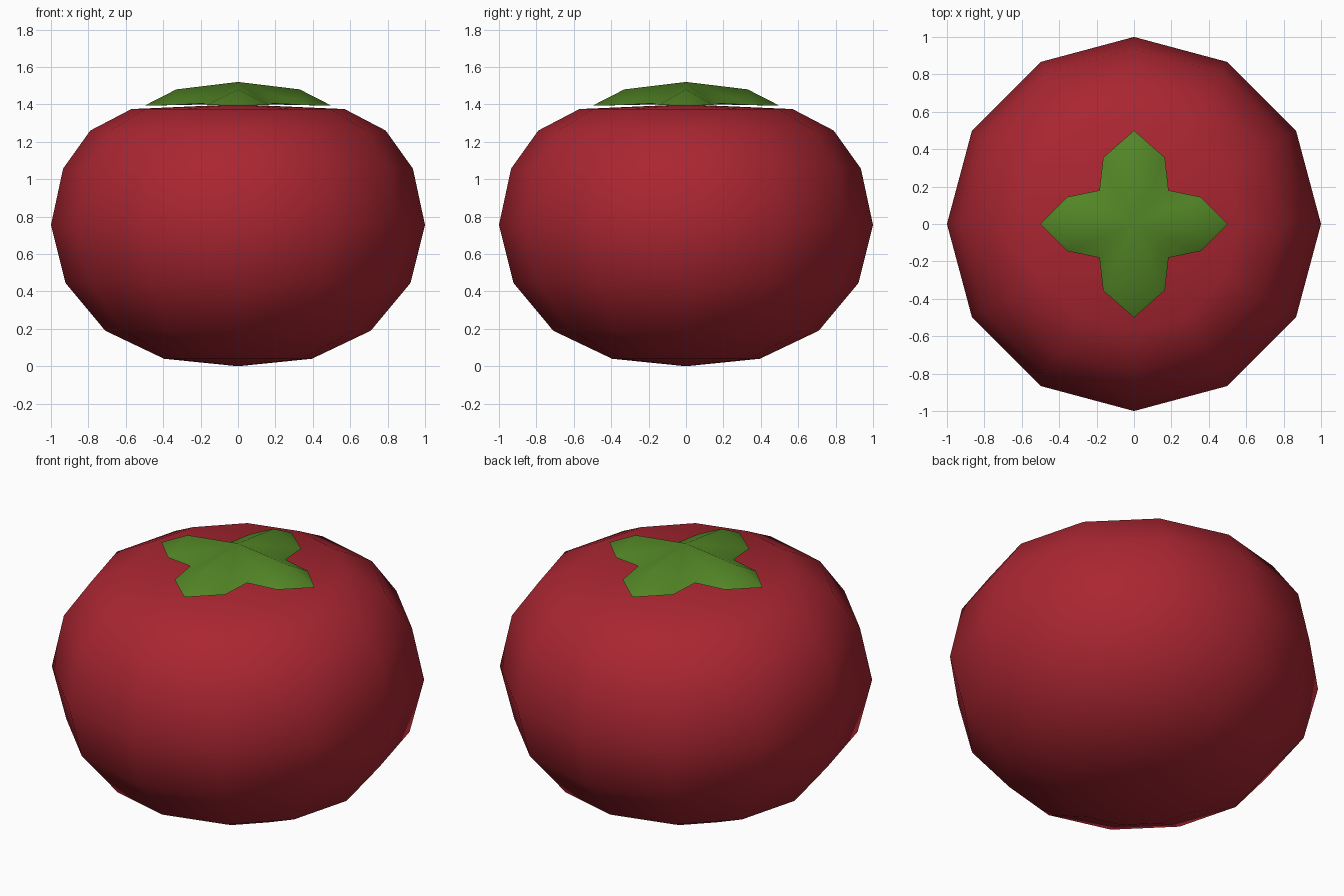
import bpy, bmesh, math

if "Cube" in bpy.data.objects:
    bpy.data.objects.remove(bpy.data.objects["Cube"])


def material(name, rgb):
    m = bpy.data.materials.new(name)
    m.diffuse_color = (*rgb, 1)
    m.use_nodes = True
    m.node_tree.nodes["Principled BSDF"].inputs["Base Color"].default_value = m.diffuse_color
    return m


def add_object(name, bm, mat):
    bmesh.ops.recalc_face_normals(bm, faces=bm.faces)
    for f in bm.faces:
        f.smooth = True
    me = bpy.data.meshes.new(name)
    bm.to_mesh(me)
    bm.free()
    me.materials.append(mat)
    ob = bpy.data.objects.new(name, me)
    bpy.context.collection.objects.link(ob)
    return ob


red = material("tomato red", (0.40, 0.019, 0.031))
green = material("leaf green", (0.085, 0.235, 0.019))

# Fruit body: 12-sided lathe, rings as (radius, height) between two poles
SIDES = 12
PROFILE = [(0.395, 0.04), (0.71, 0.19), (0.922, 0.445), (1.0, 0.755),
           (0.935, 1.057), (0.79, 1.26), (0.57, 1.375)]
bm = bmesh.new()
rings = [[bm.verts.new((r * math.cos(i * math.tau / SIDES),
                        r * math.sin(i * math.tau / SIDES), z))
          for i in range(SIDES)] for r, z in PROFILE]
bottom = bm.verts.new((0, 0, 0))
top = bm.verts.new((0, 0, 1.4))
for i in range(SIDES):
    j = (i + 1) % SIDES
    bm.faces.new((bottom, rings[0][j], rings[0][i]))
    bm.faces.new((top, rings[-1][i], rings[-1][j]))
    for a, b in zip(rings, rings[1:]):
        bm.faces.new((a[i], a[j], b[j], b[i]))
add_object("tomato_body", bm, red)

# Leaf crown: four ridged leaves sharing a raised centre, with flat underside
bm = bmesh.new()
centre = bm.verts.new((0, 0, 1.52))
notches = [bm.verts.new((0.185 * sx, 0.18 * sy, 1.405))
           for sx, sy in ((1, -1), (1, 1), (-1, 1), (-1, -1))]
outline = []
for k in range(4):
    c, s = round(math.cos(k * math.pi / 2)), round(math.sin(k * math.pi / 2))
    half = 0.165 if k % 2 else 0.145

    def point(u, v, z):
        return bm.verts.new((u * c - v * s, u * s + v * c, z))

    ridge, tip = point(0.33, 0, 1.48), point(0.5, 0, 1.393)
    right, left = point(0.355, -half, 1.397), point(0.355, half, 1.397)
    n0, n1 = notches[k], notches[(k + 1) % 4]
    bm.faces.new((centre, n0, right, ridge))
    bm.faces.new((centre, ridge, left, n1))
    bm.faces.new((ridge, right, tip))
    bm.faces.new((ridge, tip, left))
    outline += [n0, right, tip, left]
under = bm.verts.new((0, 0, 1.403))
for a, b in zip(outline, outline[1:] + outline[:1]):
    bm.faces.new((under, b, a))
crown = add_object("leaf_crown", bm, green)
# keep the thin leaf rim sharp
bpy.context.view_layer.objects.active = crown
crown.select_set(True)
bpy.ops.object.shade_smooth_by_angle(angle=math.radians(80))
